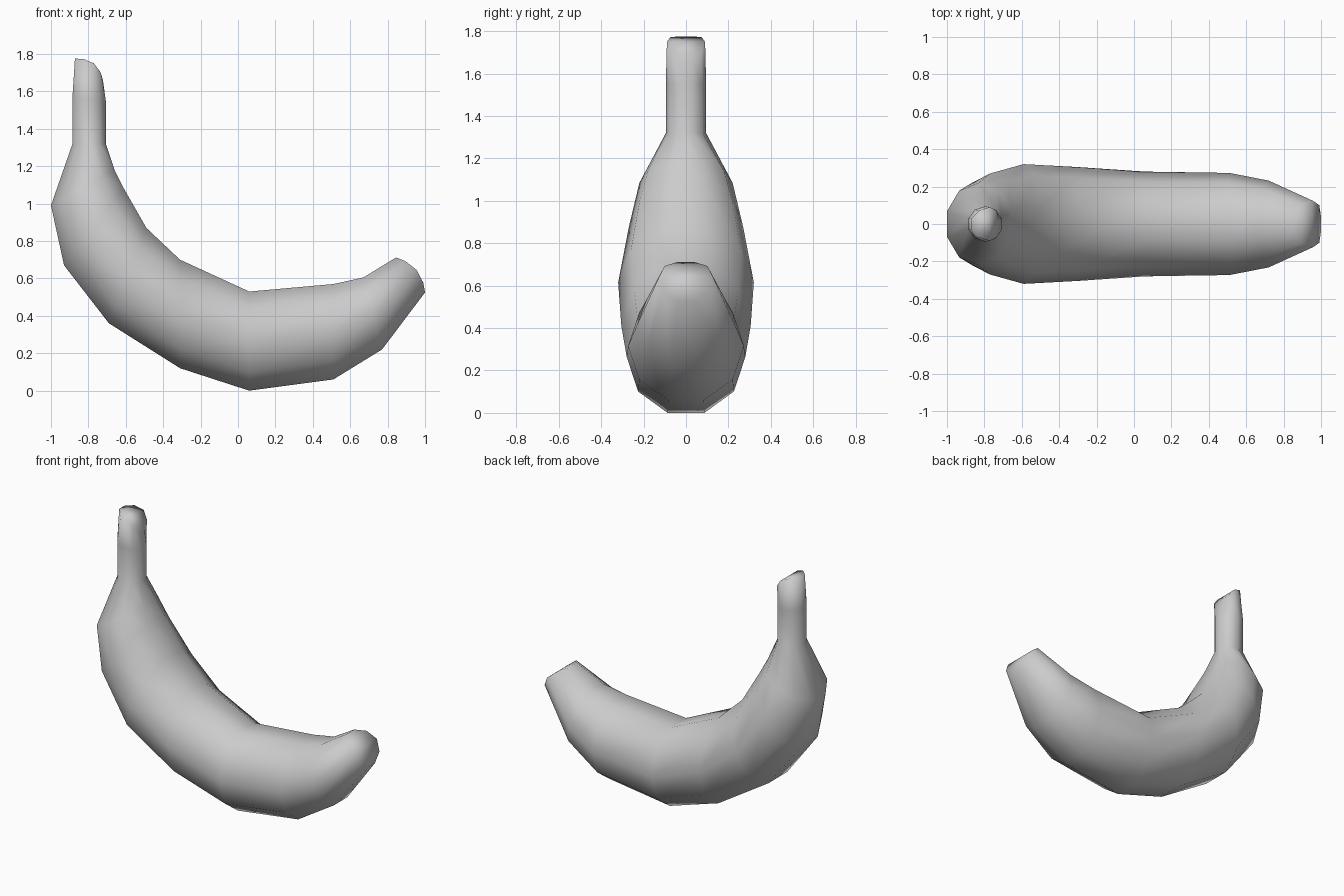
import bpy, bmesh
from math import cos, sin, radians
from mathutils import Vector

if "Cube" in bpy.data.objects:
    bpy.data.objects.remove(bpy.data.objects["Cube"])

SIDES = 10
# Sections along the fruit: outer x, z, inner x, z, half width, bow of the ring
SECTIONS = [
    (-0.872, 1.775, -0.722, 1.66, 0.09, 0.042),   # stem tip
    (-0.885, 1.57, -0.707, 1.55, 0.095, 0),
    (-0.885, 1.32, -0.707, 1.32, 0.095, 0),       # stem base
    (-1.00, 0.99, -0.66, 1.18, 0.22, 0),
    (-0.93, 0.67, -0.61, 1.08, 0.27, 0),
    (-0.69, 0.36, -0.49, 0.87, 0.32, 0),
    (-0.31, 0.12, -0.31, 0.70, 0.305, 0),
    (0.06, 0.00, 0.06, 0.53, 0.28, 0),
    (0.51, 0.06, 0.51, 0.57, 0.273, 0),
    (0.77, 0.22, 0.67, 0.605, 0.232, 0),
    (1.00, 0.525, 0.845, 0.712, 0.125, 0.042),    # blossom end
]


def ring(bm, ox, oz, ix, iz, width, bow):
    mid = Vector(((ox + ix) / 2, 0, (oz + iz) / 2))
    half = Vector(((ix - ox) / 2, 0, (iz - oz) / 2))
    # both ends bow up and to the right
    normal = Vector((abs(half.z), 0, abs(half.x))).normalized()
    verts = []
    for k in range(SIDES):
        a = radians(18 + 36 * k)
        t = cos(a) / cos(radians(18))
        p = mid + half * t + normal * bow * (1 - t * t)
        p.y = width * sin(a)
        verts.append(bm.verts.new(p))
    return verts


# Lofted skin
bm = bmesh.new()
rings = [ring(bm, *s) for s in SECTIONS]
for a, b in zip(rings, rings[1:]):
    for k in range(SIDES):
        n = (k + 1) % SIDES
        bm.faces.new((a[k], a[n], b[n], b[k]))

# Gently arched end caps
for r in (rings[0], rings[-1]):
    for k in range(4):
        bm.faces.new((r[k], r[k + 1], r[8 - k], r[9 - k]))

bmesh.ops.recalc_face_normals(bm, faces=bm.faces)
for f in bm.faces:
    f.smooth = True
mesh = bpy.data.meshes.new("banana")
bm.to_mesh(mesh)
bm.free()
bpy.context.collection.objects.link(bpy.data.objects.new("banana", mesh))
